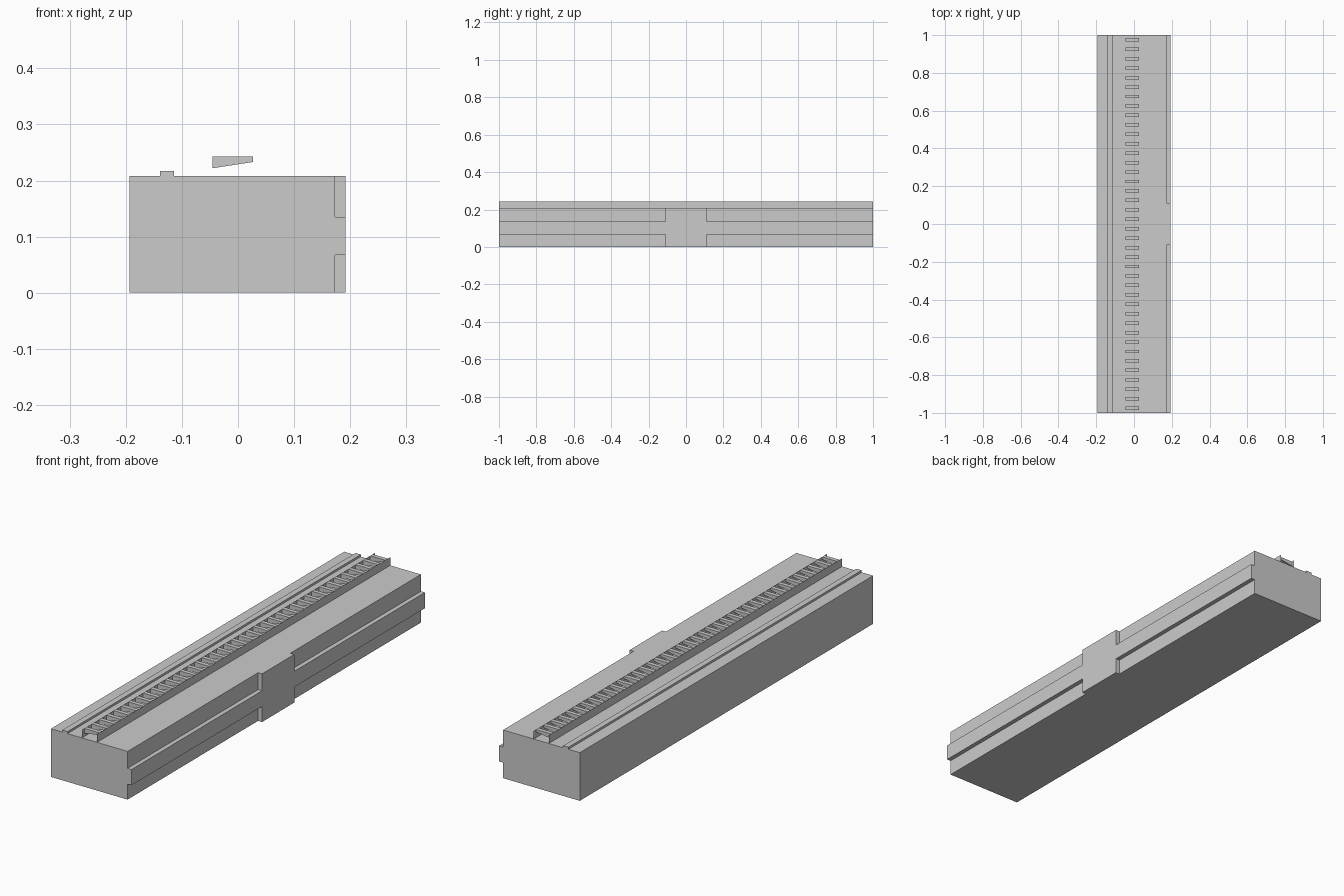
import bpy

if "Cube" in bpy.data.objects:
    bpy.data.objects.remove(bpy.data.objects["Cube"])


def mesh_object(name, verts, faces):
    mesh = bpy.data.meshes.new(name)
    mesh.from_pydata(verts, [], faces)
    obj = bpy.data.objects.new(name, mesh)
    bpy.context.collection.objects.link(obj)
    return obj


def prism(name, profile, y0, y1):
    """Extrude an x-z profile (counter-clockwise seen from the front) along y."""
    n = len(profile)
    verts = [(x, y, z) for y in (y0, y1) for x, z in profile]
    faces = [tuple(range(n)), tuple(range(2 * n - 1, n - 1, -1))]
    faces += [(i, i + n, (i + 1) % n + n, (i + 1) % n) for i in range(n)]
    return mesh_object(name, verts, faces)


def box(name, x0, x1, y0, y1, z0, z1):
    return prism(name, [(x0, z0), (x1, z0), (x1, z1), (x0, z1)], y0, y1)


# Platform body with the side band and its central pad
box("platform_body", -0.193, 0.173, -1, 1, 0, 0.208)
box("side_band", 0.173, 0.192, -1, 1, 0.067, 0.135)
box("central_pad", 0.173, 0.192, -0.11, 0.11, 0, 0.208)

# Low strip along the top
box("top_strip", -0.139, -0.114, -1, 1, 0.208, 0.217)

# Thin walls of the drain channel
for side, x in (("left", -0.045), ("right", 0.027)):
    mesh_object(f"channel_wall_{side}",
                [(x, -1, 0.208), (x, 1, 0.208), (x, 1, 0.243), (x, -1, 0.243)],
                [(0, 1, 2, 3)])

# Wedge-shaped grate bars across the channel
COUNT, THICK = 40, 0.018
bar = [(-0.045, 0.222), (0.027, 0.233), (0.027, 0.243), (-0.045, 0.243)]
for i in range(COUNT):
    y = -1 + (i + 0.5) * 2 / COUNT
    prism(f"grate_bar_{i + 1}", bar, y - THICK / 2, y + THICK / 2)
